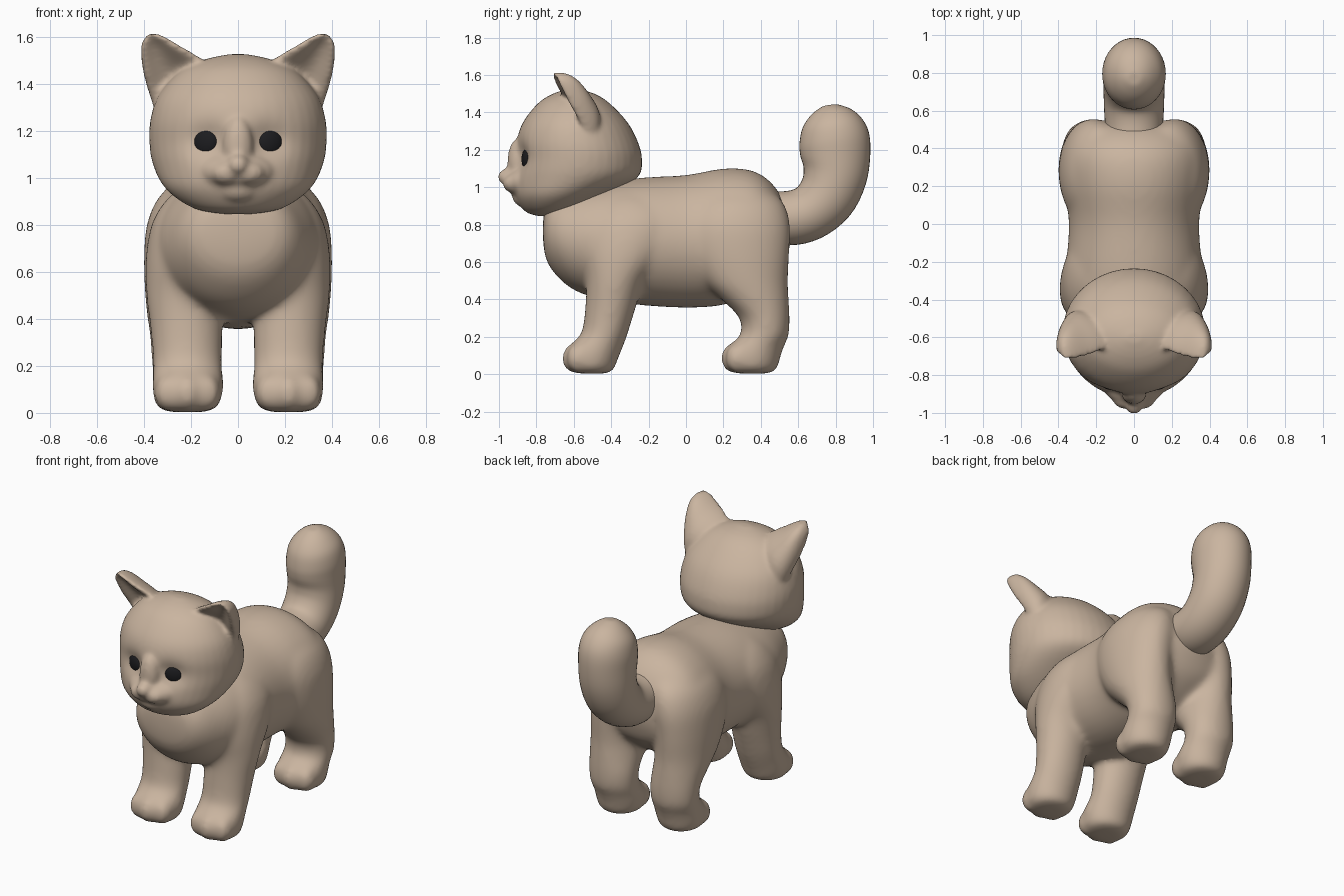
import bpy, bmesh, math
from mathutils import Vector, Matrix

if "Cube" in bpy.data.objects:
    bpy.data.objects.remove(bpy.data.objects["Cube"])


def material(name, rgb):
    m = bpy.data.materials.new(name)
    m.diffuse_color = (*rgb, 1)
    m.use_nodes = True
    m.node_tree.nodes["Principled BSDF"].inputs["Base Color"].default_value = m.diffuse_color
    return m


FUR = material("beige fur", (0.59, 0.46, 0.35))
DARK = material("dark eye", (0.012, 0.012, 0.014))


def spline(rows, steps=4):
    """Smoothly fill in rows of numbers."""
    out = []
    n = len(rows)
    for i in range(n - 1):
        p = [rows[max(0, min(n - 1, i + k))] for k in (-1, 0, 1, 2)]
        for s in range(steps):
            t = s / steps
            out.append([0.5 * (2 * b + (c - a) * t + (2 * a - 5 * b + 4 * c - d) * t * t
                               + (3 * b - a - 3 * c + d) * t ** 3)
                        for a, b, c, d in zip(*p)])
    return out + [list(rows[-1])]


def skin(bm, rings):
    """Join rings of points into a closed tube."""
    rows = [[bm.verts.new(p) for p in r] for r in rings]
    n = len(rows[0])
    faces = [bm.faces.new(rows[0]), bm.faces.new(rows[-1][::-1])]
    for a, b in zip(rows, rows[1:]):
        for i in range(n):
            faces.append(bm.faces.new((a[i], b[i], b[(i + 1) % n], a[(i + 1) % n])))
    bmesh.ops.recalc_face_normals(bm, faces=faces)


def circle(n=40):
    return [(math.cos(2 * math.pi * i / n), math.sin(2 * math.pi * i / n)) for i in range(n)]


def upright(bm, rows, side=1):
    """Loft of (z, y front, y back, x inner, x outer)."""
    rings = []
    for z, y0, y1, x0, x1 in spline(rows):
        rings.append([(side * ((x0 + x1) / 2 + c * (x1 - x0) / 2),
                       (y0 + y1) / 2 + s * (y1 - y0) / 2, z) for c, s in circle()])
    skin(bm, rings)


def ball(bm, loc, size):
    bmesh.ops.create_uvsphere(bm, u_segments=24, v_segments=14, radius=1,
                              matrix=Matrix.Translation(loc) @ Matrix.Diagonal((*size, 1)))


def finish(bm, name, mat, voxel=0, smooth=0):
    me = bpy.data.meshes.new(name)
    bm.to_mesh(me)
    bm.free()
    me.materials.append(mat)
    ob = bpy.data.objects.new(name, me)
    bpy.context.collection.objects.link(ob)
    for p in me.polygons:
        p.use_smooth = True
    if voxel:
        r = ob.modifiers.new("blend", 'REMESH')
        r.mode = 'VOXEL'
        r.voxel_size = voxel
        r.use_smooth_shade = True
        s = ob.modifiers.new("soften", 'SMOOTH')
        s.factor = 0.5
        s.iterations = smooth
    return ob


# Torso: (y, z bottom, z top, half width)
bm = bmesh.new()
torso = [(-.765, .72, .82, .06), (-.75, .62, .9, .17), (-.70, .535, .96, .24),
         (-.60, .45, .99, .295), (-.45, .40, 1.02, .345), (-.25, .37, 1.05, .36),
         (0, .355, 1.065, .345), (.2, .37, 1.10, .37), (.35, .43, 1.09, .37),
         (.45, .50, 1.03, .33), (.52, .58, .93, .24), (.56, .70, .80, .08)]
skin(bm, [[(w * c, y, (a + b) / 2 + s * (b - a) / 2) for c, s in circle()]
          for y, a, b, w in spline(torso)])

# Legs and toes
front_leg = [(.003, -.58, -.42, .14, .29), (.025, -.63, -.385, .085, .345),
             (.09, -.65, -.36, .063, .364), (.15, -.625, -.335, .063, .364),
             (.22, -.56, -.31, .067, .362), (.35, -.54, -.27, .065, .372),
             (.50, -.535, -.22, .065, .39), (.65, -.56, -.10, .05, .393),
             (.80, -.56, -.02, 0, .368), (.90, -.50, -.06, 0, .31),
             (.96, -.42, -.18, 0, .24)]
back_leg = [(.003, .27, .44, .14, .29), (.025, .22, .485, .085, .345),
            (.09, .20, .505, .063, .364), (.15, .225, .525, .063, .364),
            (.21, .29, .55, .067, .367), (.30, .285, .555, .065, .372),
            (.40, .19, .55, .065, .385), (.50, .09, .545, .065, .395),
            (.65, .01, .553, .06, .40), (.80, -.02, .557, .03, .388),
            (.92, .03, .52, .02, .335), (1.0, .14, .43, .02, .24)]
for side in (-1, 1):
    for leg, toe_y in ((front_leg, -.605), (back_leg, .245)):
        upright(bm, leg, side)
        for dx, dy in ((-.085, .025), (0, 0), (.085, .025)):
            ball(bm, (side * .215 + dx, toe_y + dy, .085), (.056, .06, .078))
finish(bm, "body_and_legs", FUR, .016, 20)

# Tail: (y, z, radius, half width, tilt of the section)
bm = bmesh.new()
tail = [(.42, .85, .13, .14, 90), (.55, .835, .145, .155, 88), (.66, .865, .15, .16, 65),
        (.75, .95, .162, .163, 40), (.795, 1.06, .172, .165, 15), (.798, 1.17, .187, .167, 0),
        (.793, 1.26, .188, .167, -8), (.784, 1.34, .162, .148, -8), (.777, 1.40, .11, .10, -8),
        (.77, 1.435, .045, .045, -8), (.77, 1.44, .008, .008, -8)]
rings = []
for y, z, r, w, tilt in spline(tail):
    t = math.radians(tilt)
    rings.append([(w * c, y + r * s * math.cos(t), z - r * s * math.sin(t)) for c, s in circle()])
skin(bm, rings)
finish(bm, "tail", FUR)

# Head with eye sockets
bm = bmesh.new()
head = [(.845, -.79, -.68, .06), (.87, -.86, -.59, .19), (.95, -.915, -.43, .305),
        (1.05, -.925, -.26, .36), (1.15, -.91, -.235, .377), (1.25, -.905, -.26, .372),
        (1.35, -.87, -.315, .338), (1.45, -.79, -.41, .25), (1.50, -.71, -.49, .15),
        (1.525, -.63, -.58, .04)]
upright(bm, [(z, a, b, -w, w) for z, a, b, w in head])
for v in bm.verts:
    if v.co.y < -.6:
        d2 = (abs(v.co.x) - .13) ** 2 + (v.co.z - 1.155) ** 2
        v.co.y += .035 * math.exp(-d2 / .006)

# Muzzle, nose bridge and chin
ball(bm, (0, -.875, 1.025), (.155, .085, .085))
for side in (-1, 1):
    ball(bm, (side * .045, -.91, 1.02), (.075, .07, .055))
ball(bm, (0, -.94, 1.055), (.05, .068, .048))
ball(bm, (0, -.90, 1.13), (.065, .055, .13))
ball(bm, (0, -.87, .955), (.09, .06, .06))

# Ears: (inner x, z, inner y, outer x, z, outer y, depth behind)
ear = [(.06, 1.44, -.63, .33, 1.22, -.51, .09), (.16, 1.51, -.66, .37, 1.33, -.545, .13),
       (.245, 1.56, -.69, .402, 1.44, -.605, .13), (.30, 1.592, -.70, .413, 1.53, -.65, .11),
       (.34, 1.61, -.70, .408, 1.575, -.67, .08), (.37, 1.613, -.685, .388, 1.605, -.675, .04)]
for side in (-1, 1):
    rings = []
    for x0, z0, y0, x1, z1, y1, d in spline(ear):
        ring = []
        for c, s in circle():
            # The front is scooped behind a rounded rim
            depth = d * s if s > 0 else -.035 * abs(s) + (d - .035) * .6 * s ** 4
            k = (c + 1) / 2
            ring.append((side * (x0 + (x1 - x0) * k), y0 + (y1 - y0) * k + depth,
                         z0 + (z1 - z0) * k))
        rings.append(ring)
    skin(bm, rings)
finish(bm, "head", FUR, .012, 9)

# Eyes
for side, name in ((-1, "eye_right"), (1, "eye_left")):
    bm = bmesh.new()
    ball(bm, (0, 0, 0), (.058, .028, .058))
    ob = finish(bm, name, DARK)
    ob.location = (side * .138, -.846, 1.15)
    ob.rotation_euler.z = side * math.radians(22)
